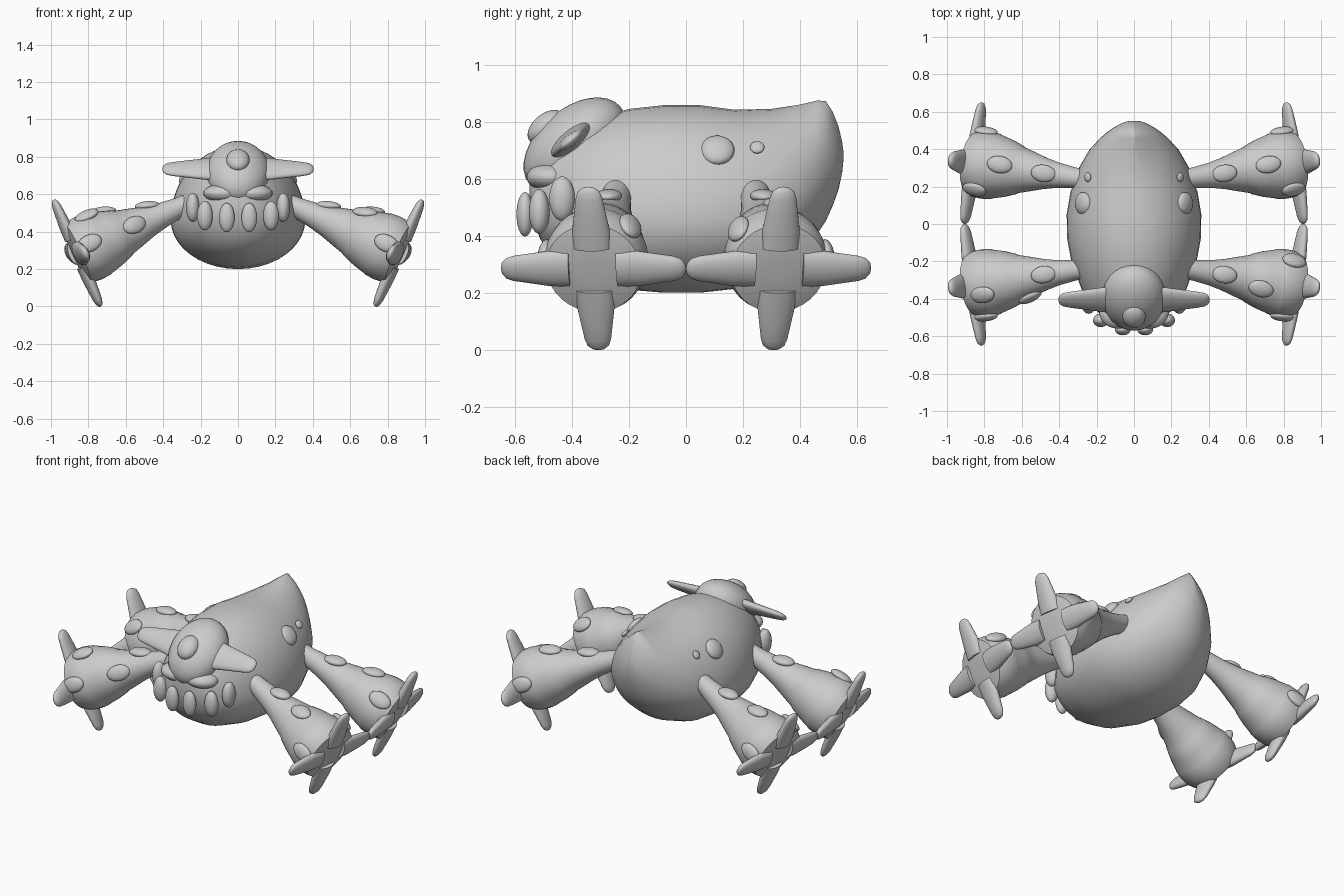
import bpy, bmesh, math
from mathutils import Vector, Matrix

if "Cube" in bpy.data.objects:
    bpy.data.objects.remove(bpy.data.objects["Cube"])

grey = bpy.data.materials.new("plain grey")
grey.diffuse_color = (0.6, 0.6, 0.6, 1)
grey.use_nodes = True
grey.node_tree.nodes["Principled BSDF"].inputs["Base Color"].default_value = grey.diffuse_color


def finish(name, bm, angle=50):
    bmesh.ops.recalc_face_normals(bm, faces=bm.faces)
    me = bpy.data.meshes.new(name)
    bm.to_mesh(me)
    bm.free()
    me.materials.append(grey)
    ob = bpy.data.objects.new(name, me)
    bpy.context.collection.objects.link(ob)
    bpy.ops.object.select_all(action='DESELECT')
    ob.select_set(True)
    bpy.context.view_layer.objects.active = ob
    bpy.ops.object.shade_smooth_by_angle(angle=math.radians(angle))
    return ob


def skin(name, rings, angle=50):
    """Closed surface through rings of points."""
    bm = bmesh.new()
    loops = [[bm.verts.new(p) for p in r] for r in rings]
    n = len(loops[0])
    for a, b in zip(loops, loops[1:]):
        for i in range(n):
            j = (i + 1) % n
            bm.faces.new((a[i], a[j], b[j], b[i]))
    bm.faces.new(loops[0])
    bm.faces.new(loops[-1])
    return finish(name, bm, angle)


def taper(name, origin, axis, wide, thin, stations, n=24, angle=50):
    """Oval sections (distance, half width, half thickness) along an axis."""
    rings = []
    for t, a, b in stations:
        rings.append([origin + axis * t + wide * (a * math.cos(k * math.tau / n))
                      + thin * (b * math.sin(k * math.tau / n)) for k in range(n)])
    return skin(name, rings, angle)


def ellipsoid(name, centre, axes, radii):
    bm = bmesh.new()
    bmesh.ops.create_uvsphere(bm, u_segments=28, v_segments=16, radius=1)
    m = Matrix([Vector(a).normalized() * r for a, r in zip(axes, radii)]).transposed()
    for v in bm.verts:
        v.co = m @ v.co + Vector(centre)
    return finish(name, bm)


X, Y, Z = Vector((1, 0, 0)), Vector((0, 1, 0)), Vector((0, 0, 1))

# Body: egg sections along y with a pinched tail peak (y, bottom, top, half width)
PROFILE = [(-.55, .53, .62, .04), (-.54, .46, .65, .09), (-.51, .385, .69, .15),
           (-.45, .31, .75, .215), (-.35, .25, .80, .28), (-.2, .21, .845, .335),
           (-.08, .2, .858, .357), (.05, .2, .858, .36), (.17, .213, .842, .34),
           (.3, .265, .845, .295), (.4, .34, .86, .237), (.46, .405, .874, .18),
           (.49, .45, .873, .145), (.515, .505, .835, .11), (.535, .56, .785, .075),
           (.548, .62, .73, .04), (.552, .66, .70, .015)]
rings = []
for y, lo, hi, w in PROFILE:
    mid = lo + (hi - lo) * .4
    pinch = 1 + max(0, min(1, (y - .25) / .2)) * .7
    ring = []
    for k in range(40):
        c, s = math.cos(k * math.tau / 40), math.sin(k * math.tau / 40)
        p = pinch if s > 0 else 1
        ring.append((w * math.copysign(abs(c) ** p, c), y,
                     mid + s * ((hi - mid) if s > 0 else (mid - lo))))
    rings.append(ring)
skin("body", rings, 70)

# Head: flattened dome tilted forward, with a nose bump
n = Vector((0, -.65, .76))
along = Vector((0, .76, .65))
ellipsoid("head", (0, -.39, .717), (X, along, n), (.17, .21, .13))
ellipsoid("nose", (0, -.492, .782), (X, along, n), (.062, .075, .045))

for s in (-1, 1):
    # Ears: flat rounded fins
    taper("ear", Vector((0, -.405, .735)), X * s, along, n,
          [(.08, .088, .034), (.15, .085, .033), (.25, .068, .027), (.34, .053, .022),
           (.38, .044, .018), (.398, .028, .011), (.404, .008, .004)])
    # Lips under the head
    ellipsoid("lip", (s * .08, -.475, .605), (X, Y, Z), (.105, .085, .05))
    # Collar beads
    for x, y, z, rx, ry in ((.06, -.565, .475, .042, .03), (.177, -.515, .485, .042, .036),
                            (.242, -.435, .53, .036, .045)):
        ellipsoid("collar_bead", (s * x, y, z), (X, Y, Z), (rx, ry, .078))
    # Flank spots
    for x, y, z, r in ((.272, .11, .70, .06), (.248, .25, .71, .025)):
        ellipsoid("flank_spot", (s * x, y, z), (Vector((s, 0, .75)), Y, Vector((-.75, 0, s))),
                  (r * .5, r, r))

# Legs: flaring stepped sleeves ending in flat clawed feet
LEG = [(-.70, .05), (-.60, .055), (-.50, .068), (-.42, .085), (-.34, .108), (-.275, .126),
       (-.265, .133), (-.20, .156), (-.13, .174), (-.12, .178), (-.07, .182), (-.03, .178),
       (0, .168), (.012, .12), (.016, .04)]
CLAW = [(.08, .068, .034), (.15, .066, .033), (.22, .055, .028), (.27, .047, .024),
        (.295, .038, .018), (.308, .022, .011), (.312, .006, .004)]
# Spots as (distance along leg, angle around it from the top)
SPOTS = {(-1, -1): [(-.45, 0), (-.12, 20), (-.33, 80), (-.06, 80)],
         (1, -1): [(-.45, 0), (-.25, 20), (-.08, -45), (-.06, 80)],
         (-1, 1): [(-.45, 0), (-.22, 5), (-.08, -50), (-.06, 80)],
         (1, 1): [(-.45, 0), (-.22, 5), (-.08, -50), (-.06, 80)]}


def radius_at(t):
    for (a, ra), (b, rb) in zip(LEG, LEG[1:]):
        if a <= t <= b:
            return ra + (rb - ra) * (t - a) / (b - a)


for (sx, sy), spots in SPOTS.items():
    foot = Vector((.86 * sx, .325 * sy, .285))
    d = Vector((.905 * sx, .13 * sy, -.405)).normalized()
    up = (Z - d * Z.dot(d)).normalized()
    side = (Y * sy - d * d.y * sy - up * up.y * sy).normalized()
    where = ("front" if sy < 0 else "back") + ("_left" if sx < 0 else "_right")
    taper(where + "_leg", foot, d, up, side, [(t, r, r) for t, r in LEG], 32)
    for axis, wide, f in ((up, side, 1), (-up, side, 1), (side, up, 1.05), (-side, up, 1.05)):
        taper(where + "_claw", foot, axis, wide, d, [(t * f, a, b) for t, a, b in CLAW])
    for t, deg in spots:
        a = math.radians(deg)
        out = up * math.cos(a) + side * math.sin(a)
        tangent = side * math.cos(a) - up * math.sin(a)
        slope = (d + out * (.35 if t < -.15 else 0)).normalized()
        normal = (out - slope * out.dot(slope)).normalized()
        ellipsoid(where + "_spot", foot + d * t + out * radius_at(t),
                  (slope, tangent, normal), (.068, .046, .024))
